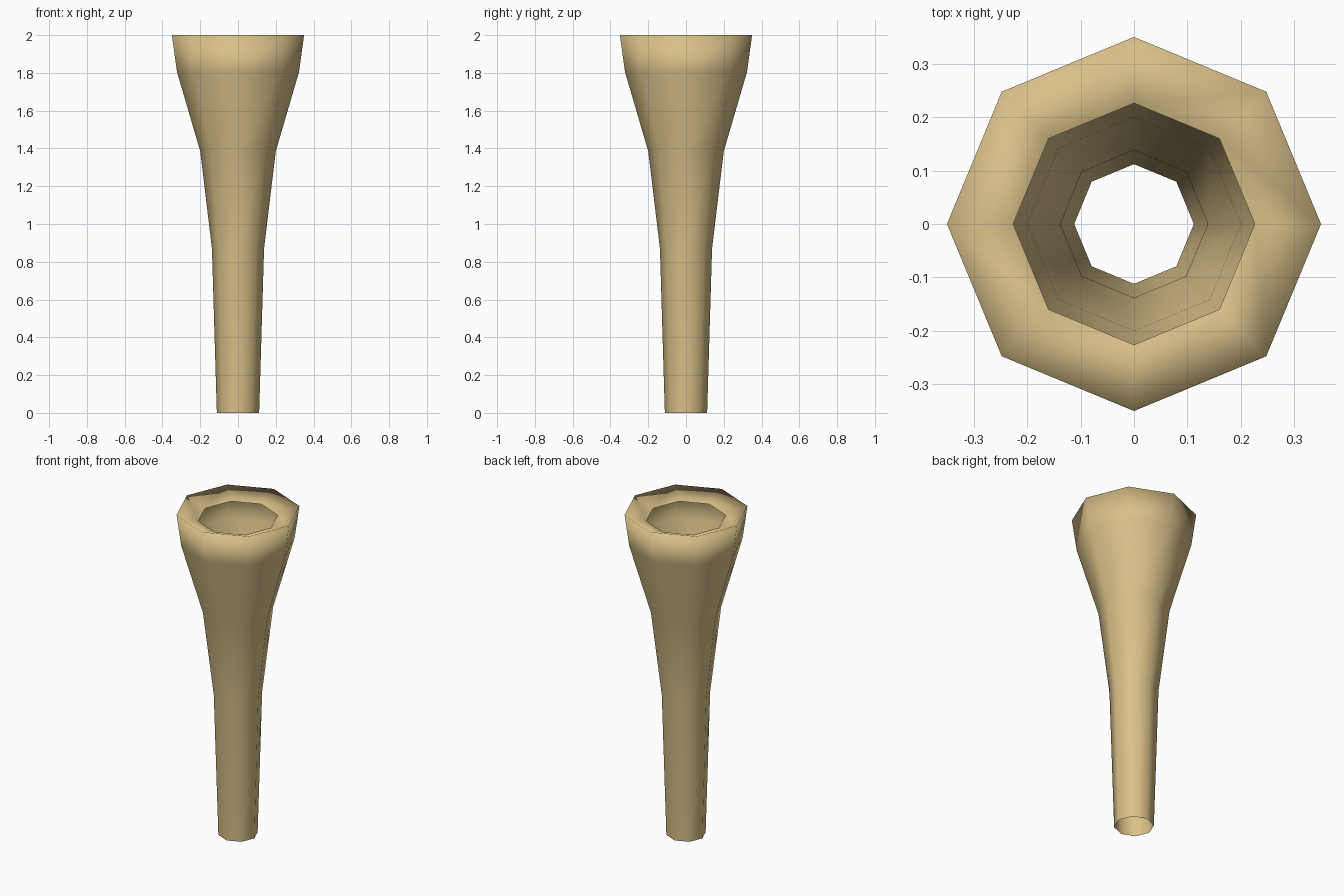
import bpy, bmesh, math

SIDES = 8
# Radius and height, from the open foot up to the rim, then in to the sunken lip
PROFILE = [(0.112, 0), (0.138, 0.87), (0.2, 1.385), (0.323, 1.805), (0.35, 2.0), (0.226, 1.953)]

cube = bpy.data.objects.get("Cube")
if cube:
    bpy.data.objects.remove(cube, do_unlink=True)

# Tan material
tan = bpy.data.materials.new("tan")
tan.use_nodes = True
colour = (0.7, 0.53, 0.25, 1)
tan.diffuse_color = colour
tan.node_tree.nodes["Principled BSDF"].inputs["Base Color"].default_value = colour


def ring(bm, radius, z):
    """One octagonal loop of vertices with corners on the axes."""
    angles = [math.tau * i / SIDES for i in range(SIDES)]
    return [bm.verts.new((radius * math.cos(a), radius * math.sin(a), z)) for a in angles]


# Flared tube: a single open sheet, smooth shaded throughout
bm = bmesh.new()
rings = [ring(bm, r, z) for r, z in PROFILE]
for low, high in zip(rings, rings[1:]):
    for i in range(SIDES):
        j = (i + 1) % SIDES
        face = bm.faces.new((low[i], low[j], high[j], high[i]))
        face.smooth = True

mesh = bpy.data.meshes.new("flared_tube")
bm.to_mesh(mesh)
bm.free()
mesh.materials.append(tan)
tube = bpy.data.objects.new("flared_tube", mesh)
bpy.context.collection.objects.link(tube)
